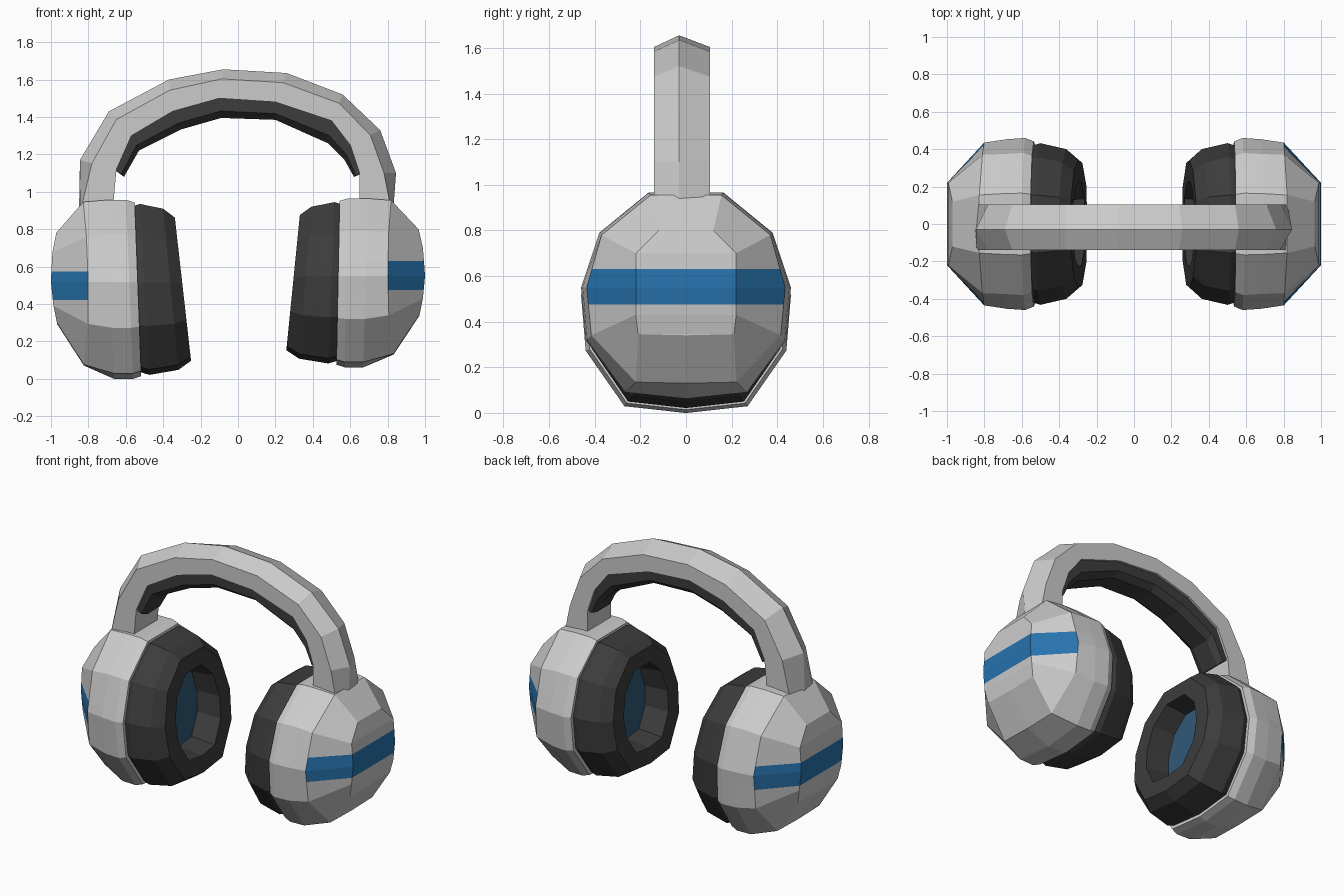
import bpy, bmesh

if "Cube" in bpy.data.objects:
    bpy.data.objects.remove(bpy.data.objects["Cube"])


def material(name, rgb):
    m = bpy.data.materials.new(name)
    m.diffuse_color = (*rgb, 1)
    m.use_nodes = True
    m.node_tree.nodes["Principled BSDF"].inputs["Base Color"].default_value = m.diffuse_color
    return m


DARK = material("dark_cushion", (0.045, 0.045, 0.045))
BLUE = material("blue_accent", (0.02, 0.17, 0.42))
GREY = material("grey_shell", (0.8, 0.8, 0.8))
NAVY = material("inner_fabric", (0.03, 0.10, 0.18))


def loft(sections):
    """Skin closed sections of equal length; cap both ends."""
    bm = bmesh.new()
    rings = [[bm.verts.new(p) for p in s] for s in sections]
    n = len(rings[0])
    for a, b in zip(rings, rings[1:]):
        for i in range(n):
            j = (i + 1) % n
            bm.faces.new((a[i], a[j], b[j], b[i]))
    for r in (rings[0], rings[-1]):
        if n == 11:  # cup outline: strips across, triangle at the bottom
            for i in range(4):
                bm.faces.new((r[i], r[i + 1], r[9 - i], r[10 - i]))
            bm.faces.new((r[4], r[5], r[6]))
        else:
            bm.faces.new(r)
    return bm


def finish(bm, name, mats):
    bmesh.ops.recalc_face_normals(bm, faces=bm.faces)
    me = bpy.data.meshes.new(name)
    bm.to_mesh(me)
    bm.free()
    for m in mats:
        me.materials.append(m)
    ob = bpy.data.objects.new(name, me)
    bpy.context.collection.objects.link(ob)
    return ob


# Half outline of an ear cup (y, z from cup centre), top to bottom
HALF = [(0.165, 0.445), (0.38, 0.27), (0.46, 0.03), (0.44, -0.20), (0.27, -0.43), (0, -0.458)]


def full(half):
    return half + [(x, -y, z) for x, y, z in reversed(half[:-1])]


def ring(x, sy, sz, lean=0.0):
    return full([(x + lean * z * sz, y * sy, z * sz) for y, z in HALF])


def place(bm, side, zc, sz, lean):
    for v in bm.verts:
        x = min(v.co.x + lean * v.co.z, 1.0)
        v.co = (side * x, v.co.y, zc + sz * v.co.z)


def ear_cup(label, side, zc, sz, lean, low, high):
    # Domed outer shell with the blue stripe cut into it
    shoulder = full([(0.81, 0.155, 0.435), (0.80, 0.37, 0.26), (0.80, 0.435, 0.03),
                     (0.81, 0.415, -0.18), (0.84, 0.22, -0.385), (0.84, 0, -0.39)])
    face = full([(0.96, 0.12, 0.28), (0.985, 0.22, 0.18), (1.0, 0.22, 0.03),
                 (0.99, 0.22, -0.09), (0.975, 0.21, -0.175), (0.975, 0, -0.18)])
    bm = loft([ring(0.535, 0.96, 0.97), ring(0.58, 1, 1), ring(0.68, 0.985, 1),
               shoulder, face])
    for z in (low, high):
        bmesh.ops.bisect_plane(bm, geom=bm.verts[:] + bm.edges[:] + bm.faces[:],
                               plane_co=(0, 0, z), plane_no=(0, 0, 1))
    for f in bm.faces:
        c = f.calc_center_median()
        f.material_index = int(c.x > 0.82 and low < c.z < high)
    place(bm, side, zc, sz, lean)
    finish(bm, label + "_ear_shell", [GREY, BLUE])

    # Hollow ear cushion, leaning inward at the bottom
    bm = loft([ring(0.58, 0.88, 0.90), ring(0.50, 0.94, 0.955, 0.02),
               ring(0.36, 0.87, 0.90, 0.06), ring(0.295, 0.74, 0.80, 0.08),
               ring(0.295, 0.50, 0.58, 0.08), ring(0.45, 0.46, 0.54, 0.05)])
    for f in bm.faces:
        c = f.calc_center_median()
        inside = (c.y / 0.46) ** 2 + (c.z / 0.46) ** 2 < 0.3
        f.material_index = int(inside and c.x > 0.42)
    place(bm, side, zc, sz, lean)
    finish(bm, label + "_ear_cushion", [DARK, NAVY])


ear_cup("right", 1, 0.52, 1.0, 0.02, -0.045, 0.11)
ear_cup("left", -1, 0.485, 1.06, 0.04, -0.06, 0.085)

# Headband arch: outer and inner profile in the xz plane
OUTER = [(-.85, .90), (-.845, 1.17), (-.69, 1.43), (-.37, 1.60), (-.08, 1.655),
         (.26, 1.635), (.56, 1.52), (.76, 1.33), (.845, 1.10), (.83, .90)]
INNER = [(-.67, .90), (-.65, 1.12), (-.57, 1.30), (-.35, 1.43), (-.10, 1.50),
         (.20, 1.48), (.50, 1.38), (.60, 1.25), (.65, 1.10), (.65, .90)]
PAD = [(-.61, 1.08), (-.53, 1.22), (-.30, 1.335), (-.09, 1.395),
       (.20, 1.385), (.48, 1.26), (.57, 1.17), (.62, 1.08)]


def between(a, b, t):
    return a[0] + (b[0] - a[0]) * t, a[1] + (b[1] - a[1]) * t


# Headband with a ridged outer side
sections = []
for k, (o, i) in enumerate(zip(OUTER, INNER)):
    s = between(o, i, 0.05 if k in (0, 9) else 0.33)
    sections.append([(o[0], -0.03, o[1]), (s[0], 0.105, s[1]), (i[0], 0.105, i[1]),
                     (i[0], -0.14, i[1]), (s[0], -0.14, s[1])])
finish(loft(sections), "headband", [GREY])

# Cushion under the headband
sections = []
for p, i, o in zip(PAD, INNER[1:9], OUTER[1:9]):
    t = between(i, o, 0.1)
    m = between(p, i, 0.35)
    sections.append([(t[0], -0.125, t[1]), (m[0], -0.125, m[1]), (p[0], -0.08, p[1]),
                     (p[0], 0.05, p[1]), (m[0], 0.09, m[1]), (t[0], 0.09, t[1])])
finish(loft(sections), "headband_cushion", [DARK])
